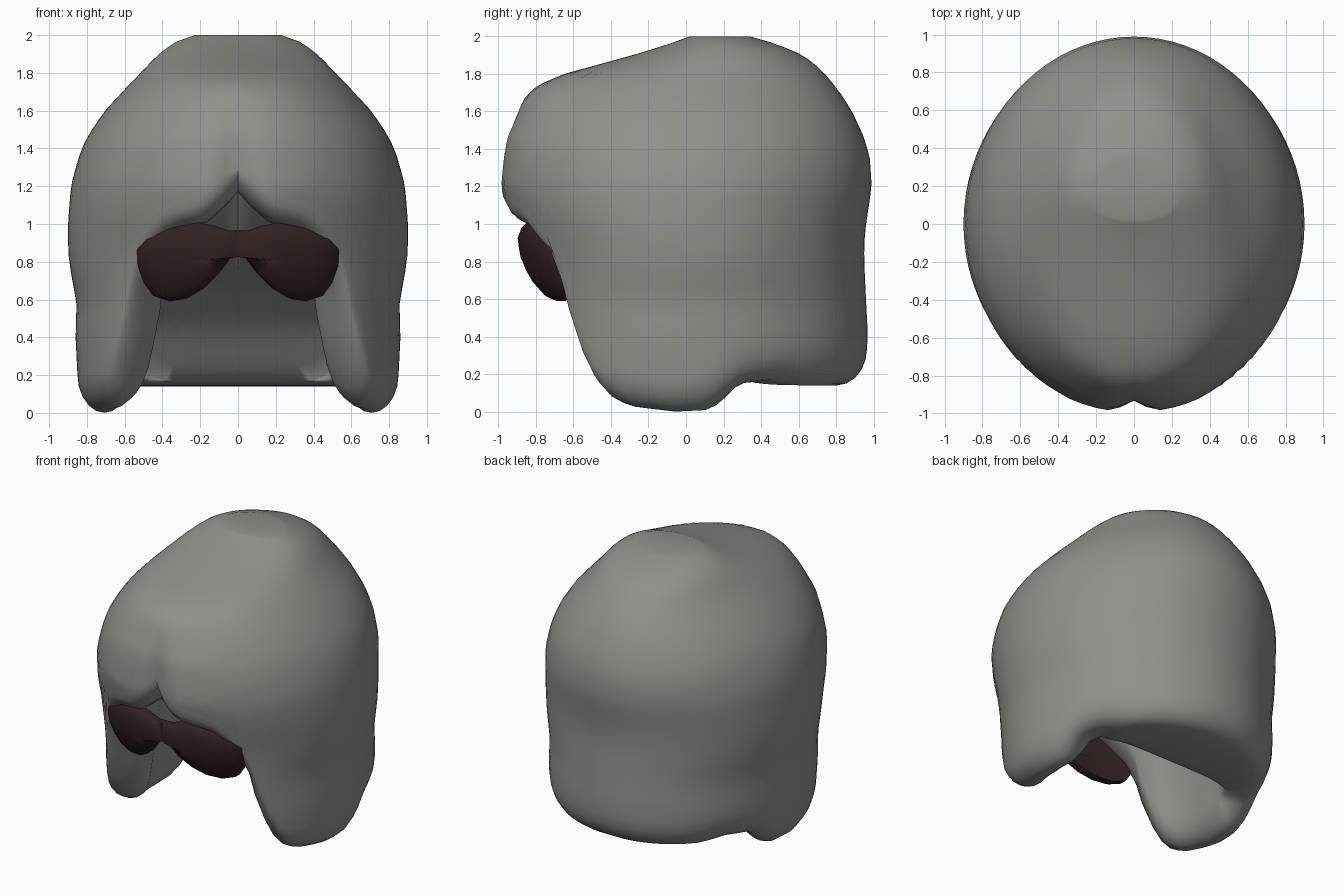
import bpy, bmesh, math

if "Cube" in bpy.data.objects:
    bpy.data.objects.remove(bpy.data.objects["Cube"])


def material(name, color):
    m = bpy.data.materials.new(name)
    m.diffuse_color = (*color, 1)
    m.use_nodes = True
    m.node_tree.nodes["Principled BSDF"].inputs["Base Color"].default_value = m.diffuse_color
    return m


def lerp(table, v):
    """Interpolate rows (key, values...) sorted by rising key."""
    if v <= table[0][0]:
        return table[0][1:]
    for a, b in zip(table, table[1:]):
        if v <= b[0]:
            f = (v - a[0]) / (b[0] - a[0])
            return [p + (q - p) * f for p, q in zip(a[1:], b[1:])]
    return table[-1][1:]


def finish(name, bm, mat, angle):
    bmesh.ops.recalc_face_normals(bm, faces=bm.faces)
    me = bpy.data.meshes.new(name)
    bm.to_mesh(me)
    bm.free()
    ob = bpy.data.objects.new(name, me)
    bpy.context.collection.objects.link(ob)
    me.materials.append(mat)
    bpy.ops.object.select_all(action='DESELECT')
    ob.select_set(True)
    bpy.context.view_layer.objects.active = ob
    bpy.ops.object.shade_smooth_by_angle(angle=math.radians(angle))
    return ob


# height: half width, front reach, back reach, centre y
SECTION = [
    (0.0, .82, .82, .93, 0), (0.2, .85, .85, .955, 0), (0.4, .86, .87, .97, 0),
    (0.58, .855, .885, .96, 0), (0.8, .895, .88, .95, 0), (0.9, .90, .90, .95, 0),
    (1.0, .90, .95, .96, 0), (1.2, .885, 1.0, .99, 0), (1.35, .845, .985, .98, 0),
    (1.46, .80, .965, .95, 0), (1.6, .705, .90, .885, 0), (1.68, .63, .855, .835, .01),
    (1.74, .575, .79, .79, .02), (1.8, .515, .65, .74, .05), (1.86, .46, .43, .68, .10),
    (1.91, .405, .25, .60, .14), (1.96, .34, .09, .48, .16), (2.0, .23, -.02, .34, .16)]

# angle from the front: height of the lower edge
RIM = [
    (0, 1.17), (5, 1.10), (13, 1.01), (25, .97), (30, .92), (36, .77), (43, .53),
    (50, .24), (56, .09), (65, .03), (85, 0), (94, .005), (100, .04), (110, .15),
    (125, .165), (140, .14), (180, .14)]

# y: height of the hollow's ceiling, sloping up towards the fringe
CEILING = [(-.8, 1.22), (-.7, 1.14), (-.45, .93), (-.1, .67), (.15, .45), (.35, .17)]


def shell_point(deg, z, inset=0):
    w, front, back, cy = lerp(SECTION, z)
    a = math.radians(deg)
    near = abs((deg + 180) % 360 - 180)
    # parting crease at the middle of the fringe
    crease = .06 * math.exp(-(near / 5) ** 2) * max(0, min(1, (1.65 - z) / .35))
    reach = (front + cy) if math.cos(a) > 0 else (back - cy)
    return ((w - inset) * math.sin(a),
            cy - (reach - inset - crease) * math.cos(a), z)


def inner_xy(deg, z):
    """Inner edge: follows the outside in front, box-shaped at the back."""
    a = math.radians(deg)
    s, c = math.sin(a), math.cos(a)
    if c > 0:
        return shell_point(deg, z, .28)[:2]
    return math.copysign(abs(s) ** .4, s) * .565, .36 * abs(c) ** .4


def hair_column(deg):
    near = abs((deg + 180) % 360 - 180)
    rim = lerp(RIM, near)[0]
    h = lerp([(0, .13), (56, .13), (64, .2), (180, .2)], near)[0]
    h_in = lerp([(0, .03), (25, .03), (40, .13), (64, .2), (95, .2),
                 (112, .03), (180, .03)], near)[0]
    # outer surface, crown to edge
    n = 28
    pts = [shell_point(deg, 2 - (2 - rim - h) * (i / n) ** 1.5) for i in range(n + 1)]
    # rounded edge, broad under the back
    ix, iy = inner_xy(deg, rim + h)
    ox, oy, _ = pts[-1]
    wide = math.hypot(ox - ix, oy - iy)
    half = min(.5, .16 / wide)
    for i in range(1, 11):
        a = math.pi * i / 10
        if i <= 5:
            f = half * (1 - math.cos(a))
            z = rim + h * (1 - math.sin(a))
        else:
            f = half - (1 - half) * math.cos(a)
            z = rim + h_in * (1 - math.sin(a))
        pts.append((ox + (ix - ox) * f, oy + (iy - oy) * f, z))
    # inner wall, leaning in as it climbs to the ceiling
    z0 = rim + h_in
    top = max(z0, lerp(CEILING, iy)[0])
    for i in range(1, 5):
        z = z0 + (top - z0) * i / 4
        pts.append((ix * (1 - .3 * (z - z0)), iy, z))
    # ceiling, converging to its middle
    bx, by, bz = pts[-1]
    drop = bz - lerp(CEILING, by)[0]
    for i in range(1, 9):
        f = i / 9
        y = by + (-.2 - by) * f
        pts.append((bx * (1 - f), y, lerp(CEILING, y)[0] + drop * (1 - f)))
    return pts


# hair
bm = bmesh.new()
N = 80
cols = [[bm.verts.new(p) for p in hair_column(360 * i / N)] for i in range(N)]
for i in range(N):
    a, b = cols[i], cols[(i + 1) % N]
    for j in range(len(a) - 1):
        bm.faces.new((a[j], b[j], b[j + 1], a[j + 1]))
for end, p in ((0, (0, .16, 1.99)), (-1, (0, -.2, lerp(CEILING, -.2)[0]))):
    tip = bm.verts.new(p)
    for i in range(N):
        bm.faces.new((cols[i][end], cols[(i + 1) % N][end], tip))
bmesh.ops.remove_doubles(bm, verts=bm.verts, dist=.0005)
finish("hair", bm, material("grey hair", (.28, .28, .263)), 60)

# sunglasses: one bulged lens with half the bridge, mirrored
OUTLINE = [
    (0, .965), (.05, .965), (.12, .99), (.22, 1.01), (.36, .98), (.50, .935),
    (.535, .86), (.53, .78), (.50, .69), (.45, .62), (.36, .59), (.27, .605),
    (.18, .66), (.10, .74), (.04, .82), (0, .825)]


def lens_point(x, z, bulge):
    return (x, -.87 + .5 * x * x + .8 * max(0, .97 - z) ** 2 - bulge, z)


bm = bmesh.new()
rings = []
for scale, bulge in ((1, -.05), (1, 0), (.93, .018), (.75, .032), (.45, .042)):
    rings.append([bm.verts.new(lens_point(
        .3 + (x - .3) * scale if x > 0 or scale == 1 else .3 - .3 * scale,
        .8 + (z - .8) * scale, bulge)) for x, z in OUTLINE])
M = len(OUTLINE)
for r, s in zip(rings, rings[1:]):
    for i in range(M):
        if r is rings[0] and i == M - 1:
            continue  # open where the two halves meet
        k = (i + 1) % M
        bm.faces.new((r[i], r[k], s[k], s[i]))
for ring, bulge in ((rings[-1], .045), (rings[0], -.03)):
    tip = bm.verts.new(lens_point(.3, .8, bulge))
    for i in range(M):
        bm.faces.new((ring[i], ring[(i + 1) % M], tip))
glasses = finish("sunglasses", bm, material("dark brown", (.032, .015, .016)), 50)
mirror = glasses.modifiers.new("mirror", 'MIRROR')
mirror.use_clip = True
